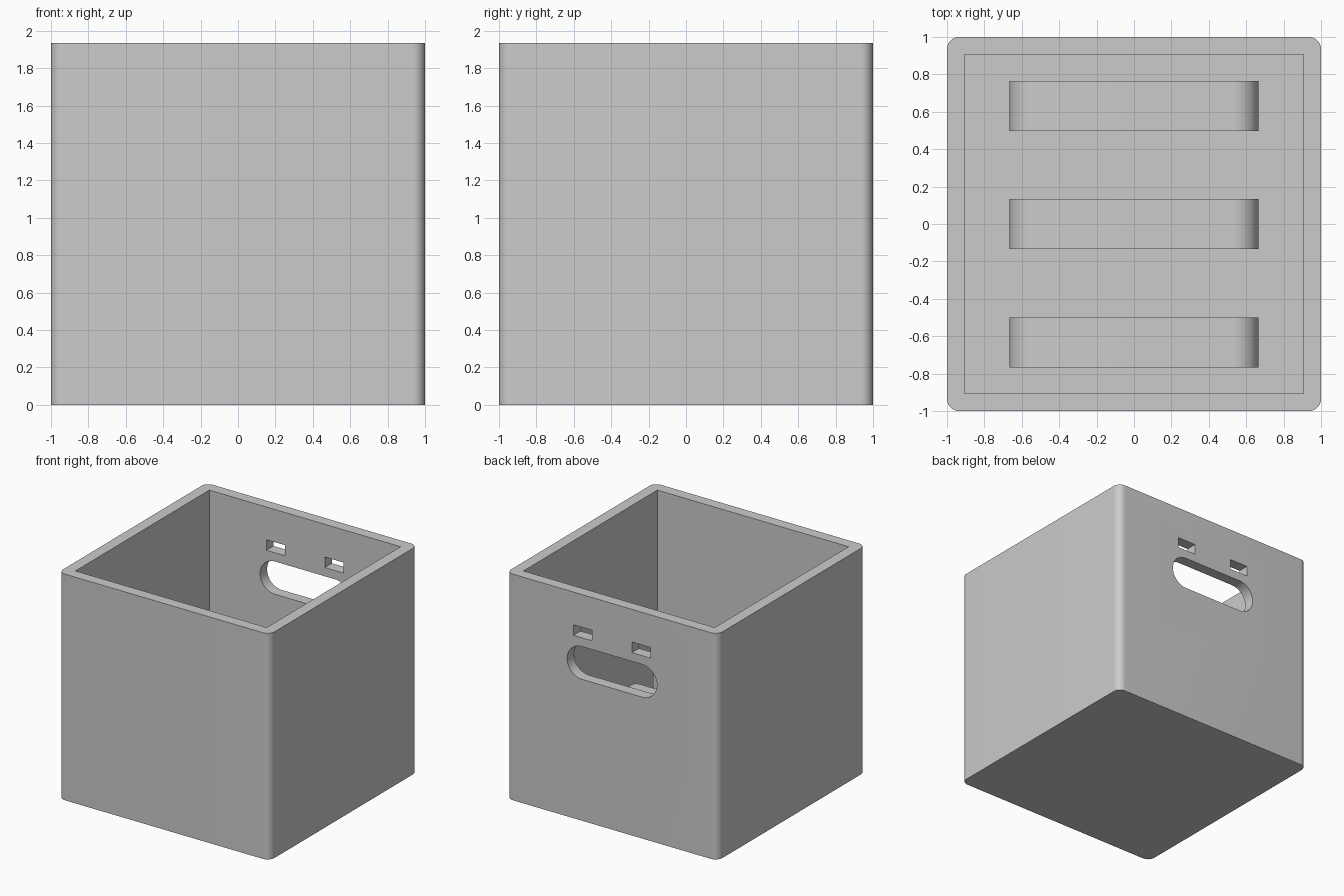
import bpy, math
from mathutils import Vector

default = bpy.data.objects.get("Cube")
if default:
    bpy.data.objects.remove(default, do_unlink=True)

HEIGHT = 1.935
WALL = 0.095
INNER = 1 - WALL

# Single grey material
grey = bpy.data.materials.new("plain grey")
grey.use_nodes = True
colour = (0.6, 0.6, 0.6, 1)
grey.diffuse_color = colour
grey.node_tree.nodes["Principled BSDF"].inputs["Base Color"].default_value = colour


def rounded_rect(half_w, low, high, r_low, r_high, steps=12):
    """Counter-clockwise outline with separate radii for lower and upper corners."""
    points = []
    corners = [(1, high, r_high, 0), (-1, high, r_high, 90),
               (-1, low, r_low, 180), (1, low, r_low, 270)]
    for side, level, r, start in corners:
        cu = side * (half_w - r)
        cv = level - r if level == high else level + r
        count = steps if r > 0 else 0
        for i in range(count + 1):
            a = math.radians(start + 90 * i / max(count, 1))
            points.append((cu + r * math.cos(a), cv + r * math.sin(a)))
    return points


def prism(name, outline, start, end, axis):
    """Extrude an outline along z, or an x-z outline along y."""
    def place(p, t):
        return Vector((p[0], p[1], t)) if axis == "z" else Vector((p[0], t, p[1]))
    n = len(outline)
    verts = [place(p, t) for t in (start, end) for p in outline]
    faces = [tuple(reversed(range(n))), tuple(range(n, 2 * n))]
    faces += [(i, (i + 1) % n, n + (i + 1) % n, n + i) for i in range(n)]
    if axis == "y":
        faces = [tuple(reversed(f)) for f in faces]
    mesh = bpy.data.meshes.new(name)
    mesh.from_pydata(verts, [], faces)
    mesh.materials.append(grey)
    obj = bpy.data.objects.new(name, mesh)
    bpy.context.collection.objects.link(obj)
    return obj


def cut(target, cutter):
    """Subtract the cutter and remove it."""
    cutter.hide_render = True
    mod = target.modifiers.new("cut", "BOOLEAN")
    mod.operation = "DIFFERENCE"
    mod.solver = "EXACT"
    mod.object = cutter
    bpy.context.view_layer.objects.active = target
    bpy.ops.object.modifier_apply(modifier=mod.name)
    bpy.data.objects.remove(cutter, do_unlink=True)


def smooth(obj):
    bpy.ops.object.select_all(action="DESELECT")
    obj.select_set(True)
    bpy.context.view_layer.objects.active = obj
    bpy.ops.object.shade_smooth_by_angle(angle=math.radians(30))


# Open box with rounded upright corners
box = prism("box_shell", rounded_rect(1, -1, 1, 0.065, 0.065), 0, HEIGHT, "z")
cut(box, prism("cavity_cutter", rounded_rect(INNER, -INNER, INNER, 0, 0),
               WALL, HEIGHT + 0.2, "z"))

# Grip opening through the back wall
cut(box, prism("grip_cutter", rounded_rect(0.425, 1.21, 1.49, 0.1399, 0.1399),
               0.8, 1.2, "y"))

# Two small label slots above the grip
for side in (-1, 1):
    slot = [(u + side * 0.277, v) for u, v in rounded_rect(0.088, 1.565, 1.655, 0, 0)]
    cut(box, prism("slot_cutter", slot, 0.8, 1.2, "y"))
smooth(box)

# Three round-shouldered bars standing on the floor
for label, y in (("front", -0.634), ("middle", 0), ("back", 0.631)):
    bar = prism(label + "_bar", rounded_rect(0.665, WALL - 0.01, 0.67, 0, 0.135),
                y - 0.133, y + 0.133, "y")
    smooth(bar)
